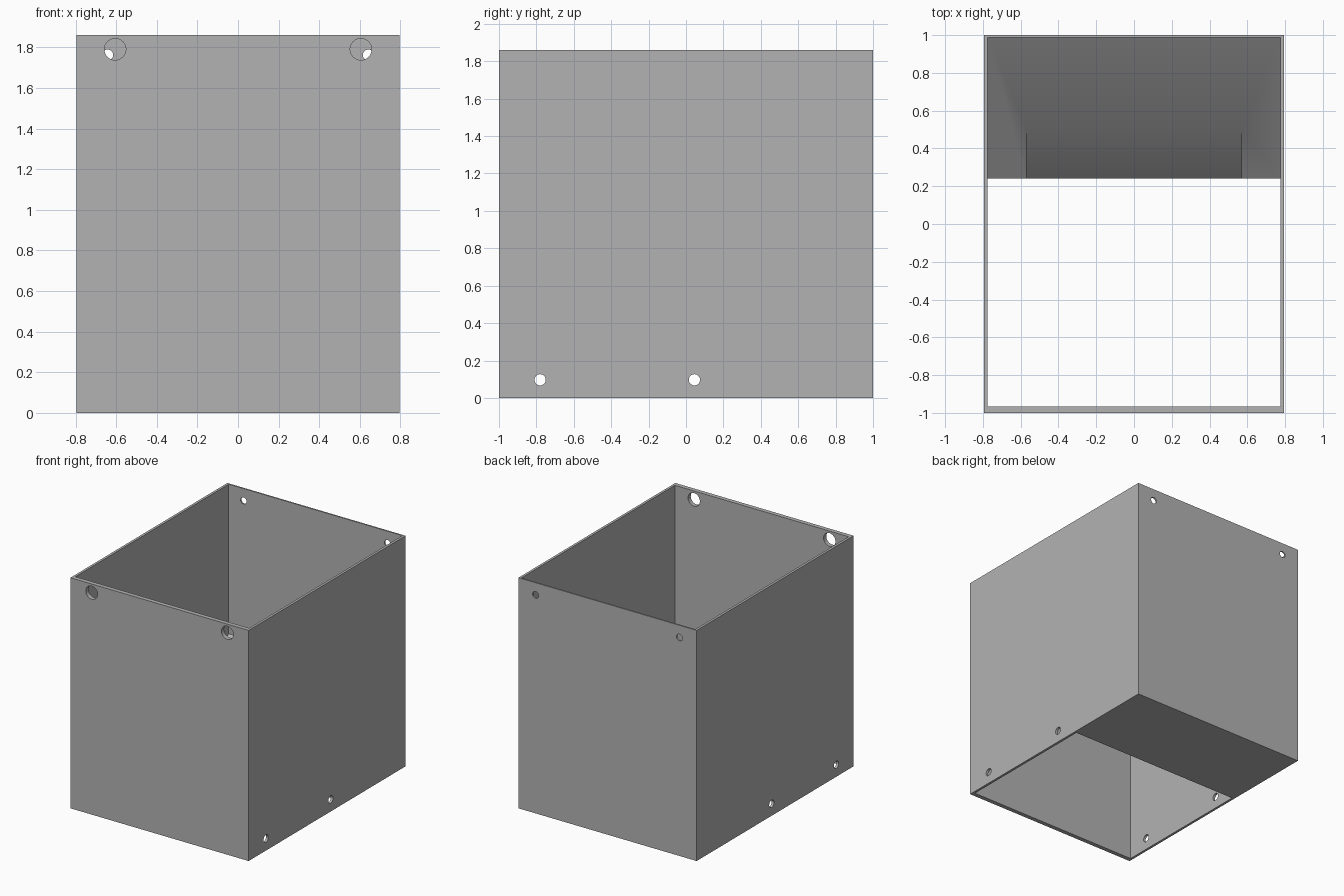
import bpy, bmesh, math
from mathutils import Matrix, Vector

cube = bpy.data.objects.get("Cube")
if cube:
    bpy.data.objects.remove(cube, do_unlink=True)

grey = bpy.data.materials.new("plain grey")
grey.use_nodes = True
colour = (0.45, 0.45, 0.45, 1)
grey.diffuse_color = colour
grey.node_tree.nodes["Principled BSDF"].inputs["Base Color"].default_value = colour

W, L, H = 0.795, 1.0, 1.86            # half width, half length, height
SIDE, FRONT, BACK = 0.02, 0.035, 0.012  # wall thicknesses
RAMP_Y, RAMP_Z = 0.24, 0.11           # front lip of the ramp
SCOOP_Y, SCOOP_X = 0.5, 0.57          # top and half width of the scoop


def ramp_z(y):
    return RAMP_Z + (y - RAMP_Y) * math.tan(math.radians(36))


def scoop_z(y):
    return ramp_z(SCOOP_Y) + (y - SCOOP_Y) * math.tan(math.radians(48))


def make_object(name, bm):
    bmesh.ops.recalc_face_normals(bm, faces=bm.faces)
    mesh = bpy.data.meshes.new(name)
    bm.to_mesh(mesh)
    bm.free()
    mesh.materials.append(grey)
    obj = bpy.data.objects.new(name, mesh)
    bpy.context.collection.objects.link(obj)
    return obj


def prism(name, profile, half_width):
    """Extrude a (y, z) profile across x."""
    bm = bmesh.new()
    face = bm.faces.new([bm.verts.new((-half_width, y, z)) for y, z in profile])
    ext = bmesh.ops.extrude_face_region(bm, geom=[face])["geom"]
    verts = [v for v in ext if isinstance(v, bmesh.types.BMVert)]
    bmesh.ops.translate(bm, verts=verts, vec=(2 * half_width, 0, 0))
    return make_object(name, bm)


def rod(name, centre, radius, depth, axis):
    bm = bmesh.new()
    turn = Vector((0, 0, 1)).rotation_difference(Vector(axis)).to_matrix().to_4x4()
    bmesh.ops.create_cone(bm, cap_ends=True, segments=32, radius1=radius,
                          radius2=radius, depth=depth,
                          matrix=Matrix.Translation(centre) @ turn)
    return make_object(name, bm)


def cut(target, cutter):
    cutter.hide_render = True
    mod = target.modifiers.new("cut", 'BOOLEAN')
    mod.operation = 'DIFFERENCE'
    mod.solver = 'EXACT'
    mod.object = cutter
    bpy.context.view_layer.objects.active = target
    bpy.ops.object.modifier_apply(modifier=mod.name)
    bpy.data.objects.remove(cutter, do_unlink=True)


# Outer block
box = prism("open_box", [(-L, 0), (L, 0), (L, H), (-L, H)], W)

# Cavity: open top, open bottom in front, sloping ramp behind
front_in, back_in = -L + FRONT, L - BACK
cut(box, prism("cavity", [(front_in, -0.2), (RAMP_Y, -0.2), (RAMP_Y, RAMP_Z),
                          (back_in, ramp_z(back_in)), (back_in, H + 0.2),
                          (front_in, H + 0.2)], W - SIDE))

# Steeper scoop in the middle of the ramp's lower end
cut(box, prism("scoop", [(0.2, scoop_z(0.2)), (0.6, scoop_z(0.6)),
                         (0.2, scoop_z(0.6))], SCOOP_X))

# Holes: large in front, small in back, a pair through both sides
for s in (-1, 1):
    cut(box, rod("front_hole", (s * 0.605, -L, 1.79), 0.053, 0.2, (0, 1, 0)))
    cut(box, rod("back_hole", (s * 0.642, L, 1.762), 0.027, 0.2, (0, 1, 0)))
for y in (-0.78, 0.045):
    cut(box, rod("side_hole", (0, y, 0.097), 0.03, 2, (1, 0, 0)))

# Smooth hole walls, sharp box edges
bpy.ops.object.select_all(action='DESELECT')
box.select_set(True)
bpy.context.view_layer.objects.active = box
bpy.ops.object.shade_smooth_by_angle(angle=math.radians(30))
